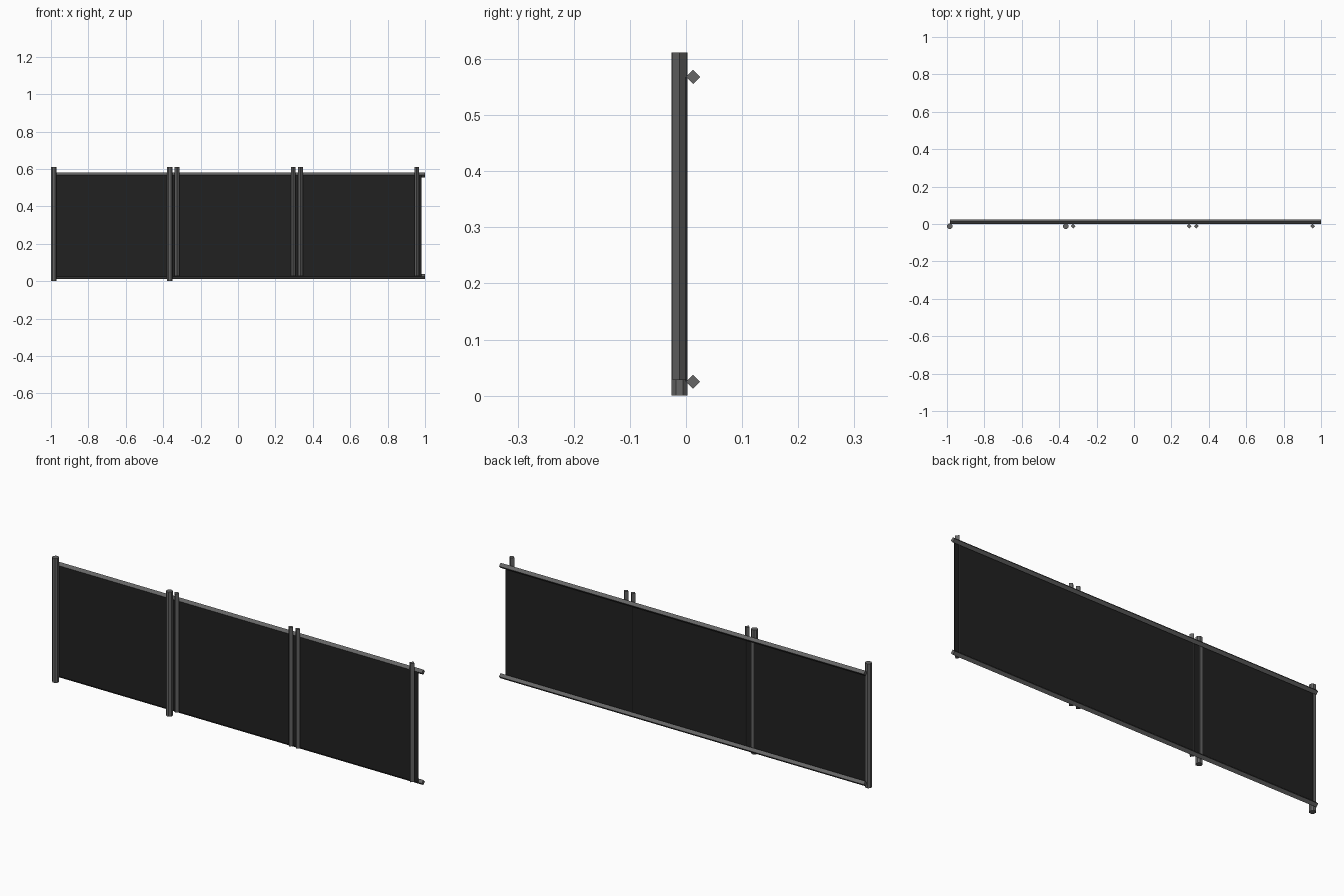
import bpy, math
from mathutils import Matrix

if "Cube" in bpy.data.objects:
    bpy.data.objects.remove(bpy.data.objects["Cube"])


def material(name, v):
    m = bpy.data.materials.new(name)
    m.diffuse_color = (v, v, v, 1)
    m.use_nodes = True
    m.node_tree.nodes["Principled BSDF"].inputs["Base Color"].default_value = m.diffuse_color
    return m


metal = material("grey metal", 0.13)
cloth = material("black fabric", 0.015)


def bar(name, sides, radius, length, loc, turn=0.0, along_x=False):
    """Straight prism bar, standing along z or lying along x."""
    bpy.ops.mesh.primitive_cylinder_add(vertices=sides, radius=radius, depth=length)
    ob = bpy.context.object
    ob.name = name
    ob.data.transform(Matrix.Rotation(turn, 4, 'Z'))
    if along_x:
        ob.data.transform(Matrix.Rotation(math.pi / 2, 4, 'Y'))
    ob.location = loc
    ob.data.materials.append(metal)
    return ob


TOP = 0.612

# Long round-ish posts that reach the ground
for i, x in enumerate((-0.985, -0.365)):
    bar(f"long_post_{i + 1}", 8, 0.0145 / math.cos(math.pi / 8), TOP,
        (x, -0.0115, TOP / 2), math.pi / 8)

# Short diamond-section posts
for i, x in enumerate((-0.326, 0.295, 0.334, 0.955)):
    bar(f"short_post_{i + 1}", 4, 0.0125, TOP - 0.028,
        (x, -0.0115, (TOP + 0.028) / 2))

# Diamond-section rails behind the panel
for name, z in (("bottom_rail", 0.025), ("top_rail", 0.568)):
    bar(name, 4, 0.0125, 1.985, (0.0075, 0.0125, z), 0, True)

# Thin screen panel
bpy.ops.mesh.primitive_cube_add(size=1, location=(0, 0.0, 0.2965))
panel = bpy.context.object
panel.name = "screen_panel"
panel.data.transform(Matrix.Diagonal((1.964, 0.001, 0.543, 1)))
panel.data.materials.append(cloth)
